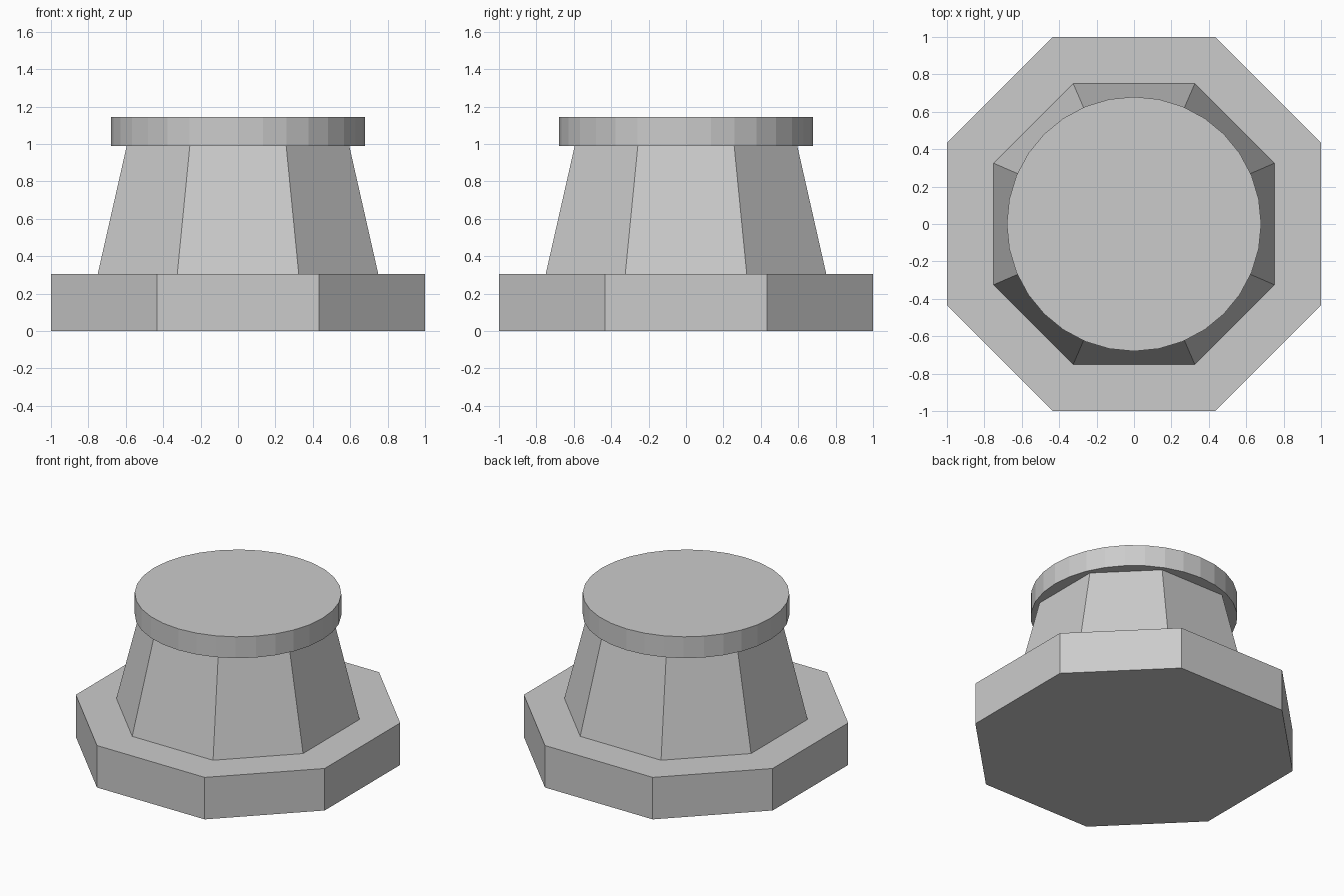
import bpy, bmesh, math

if "Cube" in bpy.data.objects:
    bpy.data.objects.remove(bpy.data.objects["Cube"])

CORNER = 0.433  # half side length of the octagon relative to its half width


def octagon(r):
    c = r * CORNER
    return [(r, -c), (r, c), (c, r), (-c, r), (-r, c), (-r, -c), (-c, -r), (c, -r)]


def circle(r, n):
    return [(r * math.cos(2 * math.pi * i / n), r * math.sin(2 * math.pi * i / n))
            for i in range(n)]


def loft(name, lower, upper, z0, z1):
    """Closed flat-sided solid between two outlines."""
    bm = bmesh.new()
    lo = [bm.verts.new((x, y, z0)) for x, y in lower]
    hi = [bm.verts.new((x, y, z1)) for x, y in upper]
    n = len(lo)
    bm.faces.new(lo[::-1])
    bm.faces.new(hi)
    for i in range(n):
        j = (i + 1) % n
        bm.faces.new((lo[i], lo[j], hi[j], hi[i]))
    mesh = bpy.data.meshes.new(name)
    bm.to_mesh(mesh)
    bm.free()
    obj = bpy.data.objects.new(name, mesh)
    bpy.context.collection.objects.link(obj)
    return obj


# Wide octagonal foot
loft("base", octagon(1.0), octagon(1.0), 0.0, 0.305)
# Tapered octagonal body
loft("tapered_body", octagon(0.75), octagon(0.595), 0.305, 0.99)
# Round faceted top disc
loft("top_disc", circle(0.68, 32), circle(0.68, 32), 0.99, 1.145)
